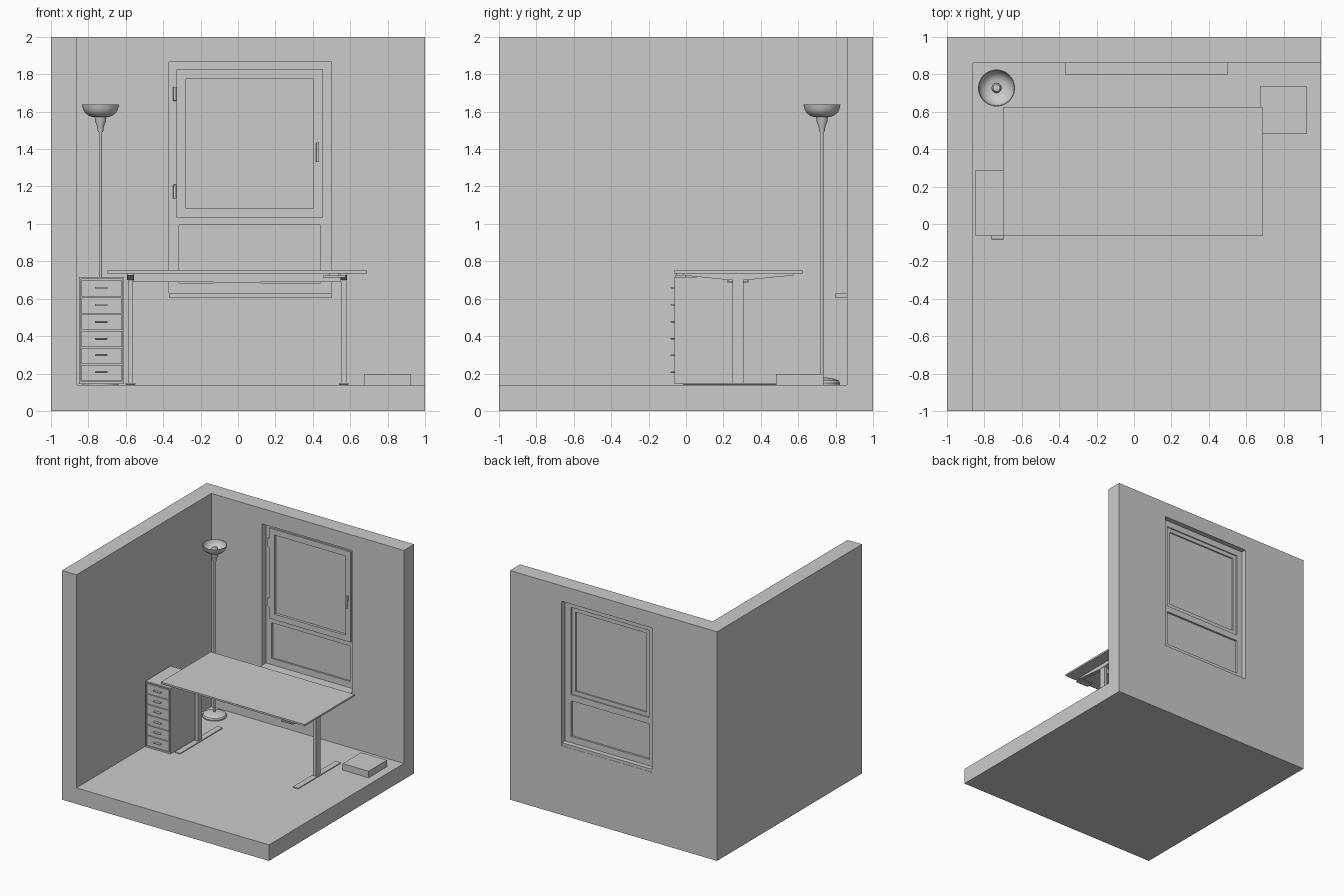
import bpy, bmesh, math

if "Cube" in bpy.data.objects:
    bpy.data.objects.remove(bpy.data.objects["Cube"])


def make(name, bm):
    bmesh.ops.recalc_face_normals(bm, faces=bm.faces)
    me = bpy.data.meshes.new(name)
    bm.to_mesh(me)
    bm.free()
    ob = bpy.data.objects.new(name, me)
    bpy.context.collection.objects.link(ob)
    return ob


def box(name, x, y, z, bevel=0.0):
    """Box from (min, max) ranges on each axis."""
    bm = bmesh.new()
    bmesh.ops.create_cube(bm, size=1)
    for v in bm.verts:
        v.co = [r[0] if c < 0 else r[1] for c, r in zip(v.co, (x, y, z))]
    ob = make(name, bm)
    if bevel:
        m = ob.modifiers.new("bevel", 'BEVEL')
        m.width, m.segments = bevel, 2
    return ob


def cut(ob, *ranges):
    """Subtract boxes and apply the result."""
    for r in ranges:
        c = box("cutter", *r)
        m = ob.modifiers.new("cut", 'BOOLEAN')
        m.operation, m.object, m.solver = 'DIFFERENCE', c, 'EXACT'
        dg = bpy.context.evaluated_depsgraph_get()
        me = bpy.data.meshes.new_from_object(ob.evaluated_get(dg))
        ob.modifiers.clear()
        ob.data = me
        bpy.data.objects.remove(c)
    return ob


def lathe(name, profile, cx, cy, segs=40):
    """Spin an (r, z) profile around a vertical axis."""
    bm = bmesh.new()
    vs = [bm.verts.new((r, 0, z)) for r, z in profile]
    es = [bm.edges.new(p) for p in zip(vs, vs[1:])]
    bmesh.ops.spin(bm, geom=vs + es, cent=(0, 0, 0), axis=(0, 0, 1),
                   angle=2 * math.pi, steps=segs, use_duplicate=False)
    bmesh.ops.remove_doubles(bm, verts=bm.verts, dist=1e-5)
    ob = make(name, bm)
    ob.location = (cx, cy, 0)
    bpy.ops.object.select_all(action='DESELECT')
    ob.select_set(True)
    bpy.context.view_layer.objects.active = ob
    bpy.ops.object.shade_smooth_by_angle(angle=math.radians(35))
    return ob


def prism(name, outline, x0, x1):
    """Extrude a (y, z) outline along x."""
    bm = bmesh.new()
    f = bm.faces.new([bm.verts.new((x0, y, z)) for y, z in outline])
    g = bmesh.ops.extrude_face_region(bm, geom=[f])
    for v in g["geom"]:
        if isinstance(v, bmesh.types.BMVert):
            v.co.x = x1
    return make(name, bm)


# Room corner: solid block with the interior and the window opening cut away
FL = 0.14
WX = (-0.37, 0.50)
cut(box("room", (-1, 1), (-1, 1), (0, 2)),
    ((-0.86, 1.5), (-1.5, 0.86), (FL, 2.5)),
    (WX, (0.7, 1.2), (0.605, 1.865)))

# Window: sill, fixed frame with two openings, lower pane, opening sash
box("window_sill", WX, (0.80, 0.998), (0.605, 0.63))
cut(box("window_frame", WX, (0.915, 0.955), (0.63, 1.865)),
    ((-0.315, 0.44), (0.8, 1.1), (1.05, 1.81)),
    ((-0.315, 0.44), (0.8, 1.1), (0.685, 0.995)))
box("lower_pane", (-0.315, 0.44), (0.93, 0.938), (0.685, 0.995))
cut(box("window_sash", (-0.33, 0.455), (0.902, 0.9149), (1.035, 1.825)),
    ((-0.28, 0.405), (0.8, 1.1), (1.085, 1.775)))
cut(box("sash_inner", (-0.315, 0.44), (0.9149, 0.945), (1.05, 1.81)),
    ((-0.28, 0.405), (0.8, 1.1), (1.085, 1.775)))
box("upper_pane", (-0.28, 0.405), (0.925, 0.933), (1.085, 1.775))
for i, z in enumerate((1.135, 1.658)):
    box(f"window_hinge_{i}", (-0.347, -0.33), (0.898, 0.916), (z, z + 0.075), 0.003)
box("window_handle_base", (0.418, 0.434), (0.893, 0.903), (1.395, 1.435), 0.002)
box("window_handle", (0.418, 0.434), (0.882, 0.893), (1.33, 1.435), 0.003)

# Desk: top, mirrored-side legs, arms, feet and the rails under the top
box("desk_top", (-0.70, 0.69), (-0.065, 0.625), (0.735, 0.75))
for side, s in (("left", -1), ("right", 1)):
    c = -0.005 + s * 0.57
    box(f"{side}_foot", (c - 0.026, c + 0.026), (-0.015, 0.575), (FL, FL + 0.009), 0.002)
    box(f"{side}_leg_lower", (c - 0.014, c + 0.014), (0.248, 0.308), (FL + 0.005, 0.71))
    prism(f"{side}_arm", [(-0.015, 0.735), (-0.015, 0.725), (0.23, 0.70), (0.325, 0.70),
                          (0.575, 0.725), (0.575, 0.735)], c - 0.018, c + 0.018)
for name, y in (("front", 0.228), ("back", 0.303)):
    box(f"{name}_rail", (-0.56, 0.55), (y, y + 0.025), (0.69, 0.735))
box("rail_center_cover", (-0.13, 0.12), (0.222, 0.334), (0.685, 0.722))
box("height_control", (0.455, 0.575), (-0.06, 0.0), (0.714, 0.724), 0.002)
box("control_mount", (0.49, 0.54), (-0.05, -0.01), (0.722, 0.735))

# Drawer cabinet with recessed gaps around six drawers
CX, D0, DZ = (-0.85, -0.61), 0.16, 0.0905
cut(box("cabinet", CX, (-0.062, 0.285), (FL + 0.004, 0.717)),
    ((-0.84, -0.62), (-0.1, 0.0), (0.157, 0.706)))
for i in range(6):
    z = D0 + i * DZ
    box(f"drawer_{i}", (-0.837, -0.623), (-0.060, 0.005), (z, z + DZ - 0.005))
    box(f"drawer_handle_{i}", (-0.765, -0.697), (-0.082, -0.058), (z + 0.042, z + 0.05), 0.003)

# Floor lamp
LX, LY = -0.735, 0.727
lathe("lamp_base", [(0, FL), (0.096, FL), (0.097, 0.15), (0.09, 0.162), (0.07, 0.171),
                    (0.035, 0.177), (0.012, 0.18), (0, 0.18)], LX, LY)
lathe("lamp_pole", [(0, 0.17), (0.008, 0.17), (0.008, 1.50), (0, 1.50)], LX, LY, 16)
lathe("lamp_socket", [(0, 1.492), (0.014, 1.492), (0.018, 1.52), (0.029, 1.548),
                      (0.032, 1.575), (0, 1.575)], LX, LY)
lathe("lamp_bowl", [(0, 1.57), (0.045, 1.572), (0.066, 1.58), (0.084, 1.596), (0.094, 1.615),
                    (0.099, 1.638), (0.095, 1.638), (0.090, 1.616), (0.081, 1.60),
                    (0.064, 1.585), (0.045, 1.577), (0, 1.575)], LX, LY)
lathe("lamp_bulb", [(0, 1.573), (0.014, 1.573), (0.016, 1.582), (0.026, 1.595), (0.026, 1.606),
                    (0.018, 1.618), (0, 1.623)], LX, LY, 24)

# Low box on the floor
box("floor_box", (0.675, 0.925), (0.48, 0.735), (FL, 0.197))
